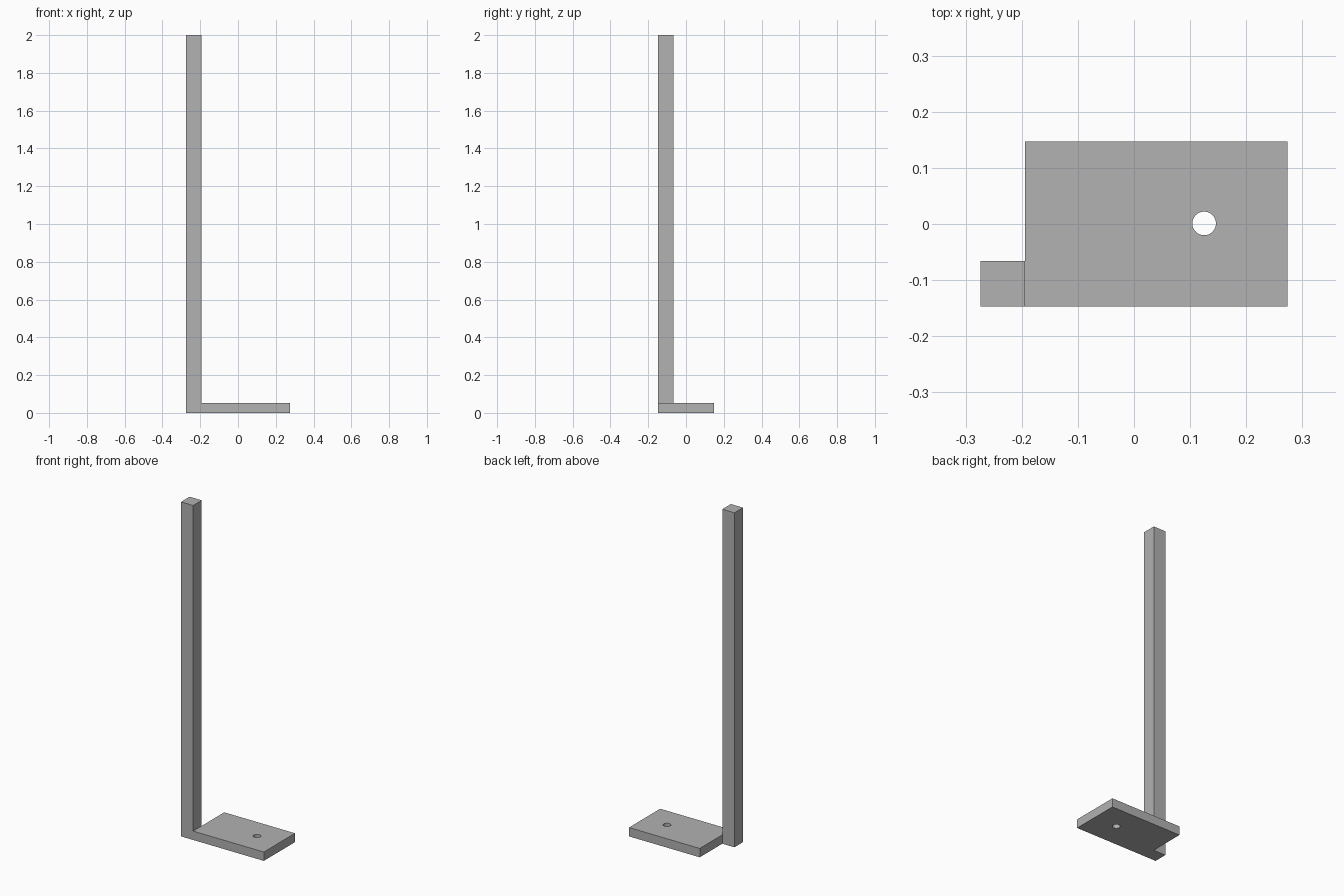
import bpy

cube = bpy.data.objects.get("Cube")
if cube:
    bpy.data.objects.remove(cube, do_unlink=True)

# Single flat grey for the whole bracket
grey = bpy.data.materials.new("mid grey")
grey.use_nodes = True
colour = (0.445, 0.445, 0.445, 1)
grey.diffuse_color = colour
grey.node_tree.nodes["Principled BSDF"].inputs["Base Color"].default_value = colour


def box(name, low, high):
    """Box between two opposite corners."""
    centre = [(a + b) / 2 for a, b in zip(low, high)]
    bpy.ops.mesh.primitive_cube_add(size=1, location=centre)
    obj = bpy.context.object
    obj.name = name
    obj.scale = [b - a for a, b in zip(low, high)]
    bpy.ops.object.transform_apply(location=False, rotation=False, scale=True)
    obj.data.materials.append(grey)
    return obj


INNER_X, FRONT_Y = -0.194, -0.147
THICKNESS = 0.053

# Tall square post at the front right corner
box("post", (-0.274, FRONT_Y, 0), (INNER_X, -0.066, 2))

# Flat foot plate beside the post
plate = box("foot_plate", (INNER_X, FRONT_Y, 0), (0.274, 0.147, THICKNESS))

# Round bolt hole through the plate
bpy.ops.mesh.primitive_cylinder_add(vertices=48, radius=0.021, depth=THICKNESS * 3,
                                    location=(0.125, 0.001, THICKNESS / 2))
cutter = bpy.context.object
cutter.name = "bolt_hole_cutter"
cutter.hide_render = True
cutter.data.materials.append(grey)

hole = plate.modifiers.new("bolt_hole", "BOOLEAN")
hole.operation = "DIFFERENCE"
hole.solver = "EXACT"
hole.object = cutter
bpy.ops.object.select_all(action="DESELECT")
plate.select_set(True)
bpy.context.view_layer.objects.active = plate
bpy.ops.object.modifier_apply(modifier=hole.name)
bpy.data.objects.remove(cutter, do_unlink=True)

# Smooth the hole wall, keep the plate edges crisp
bpy.ops.object.shade_smooth_by_angle()
